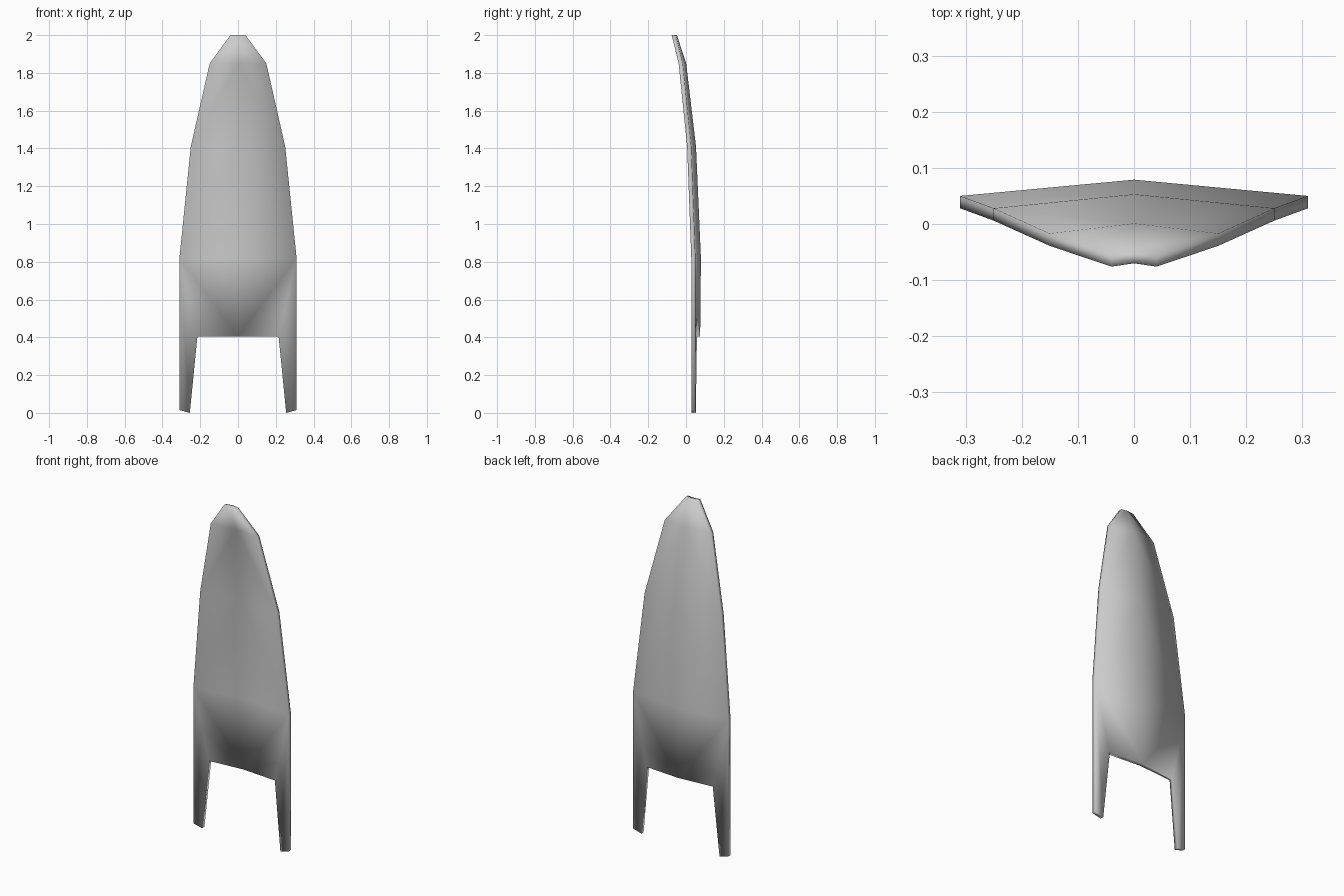
import bpy, bmesh

if "Cube" in bpy.data.objects:
    bpy.data.objects.remove(bpy.data.objects["Cube"])

THICK = 0.022

# Right half of the rear surface: centre line and outer edge per level (top to bottom)
centre = [(0, -0.048, 2.0), (0, 0.001, 1.85), (0, 0.053, 1.41), (0, 0.079, 0.82), (0, 0.075, 0.405)]
edge = [(0.04, -0.054, 2.0), (0.15, -0.017, 1.85), (0.25, 0.028, 1.41), (0.31, 0.05, 0.82)]
# Leg: outer foot, inner foot, crotch corner
leg = [(0.31, 0.05, 0.015), (0.255, 0.052, 0.003), (0.215, 0.058, 0.405)]

bm = bmesh.new()


def make_half(sign, mid):
    """Rear skin of one side, sharing the centre line vertices."""
    def add(points):
        return [bm.verts.new((sign * x, y, z)) for x, y, z in points]
    rim, low = add(edge), add(leg)
    faces = [(mid[i], mid[i + 1], rim[i + 1], rim[i]) for i in range(3)]
    faces += [(mid[3], mid[4], rim[3]),
              (mid[4], low[2], rim[3]),
              (rim[3], low[2], low[1], low[0])]
    for f in faces:
        bm.faces.new(f)


mid = [bm.verts.new(p) for p in centre]
for s in (1, -1):
    make_half(s, mid)

# Thicken straight toward the front
result = bmesh.ops.extrude_face_region(bm, geom=bm.faces[:], use_keep_orig=True)
for v in result["geom"]:
    if isinstance(v, bmesh.types.BMVert):
        v.co.y -= THICK

# Keep the skin closed and smooth all round
bmesh.ops.recalc_face_normals(bm, faces=bm.faces[:])
for f in bm.faces:
    f.smooth = True
for v in bm.verts:
    v.co.z = max(0, v.co.z - 0.003) if v.co.z < 0.01 else v.co.z

mesh = bpy.data.meshes.new("curved_panel")
bm.to_mesh(mesh)
bm.free()
panel = bpy.data.objects.new("curved_panel", mesh)
bpy.context.collection.objects.link(panel)
